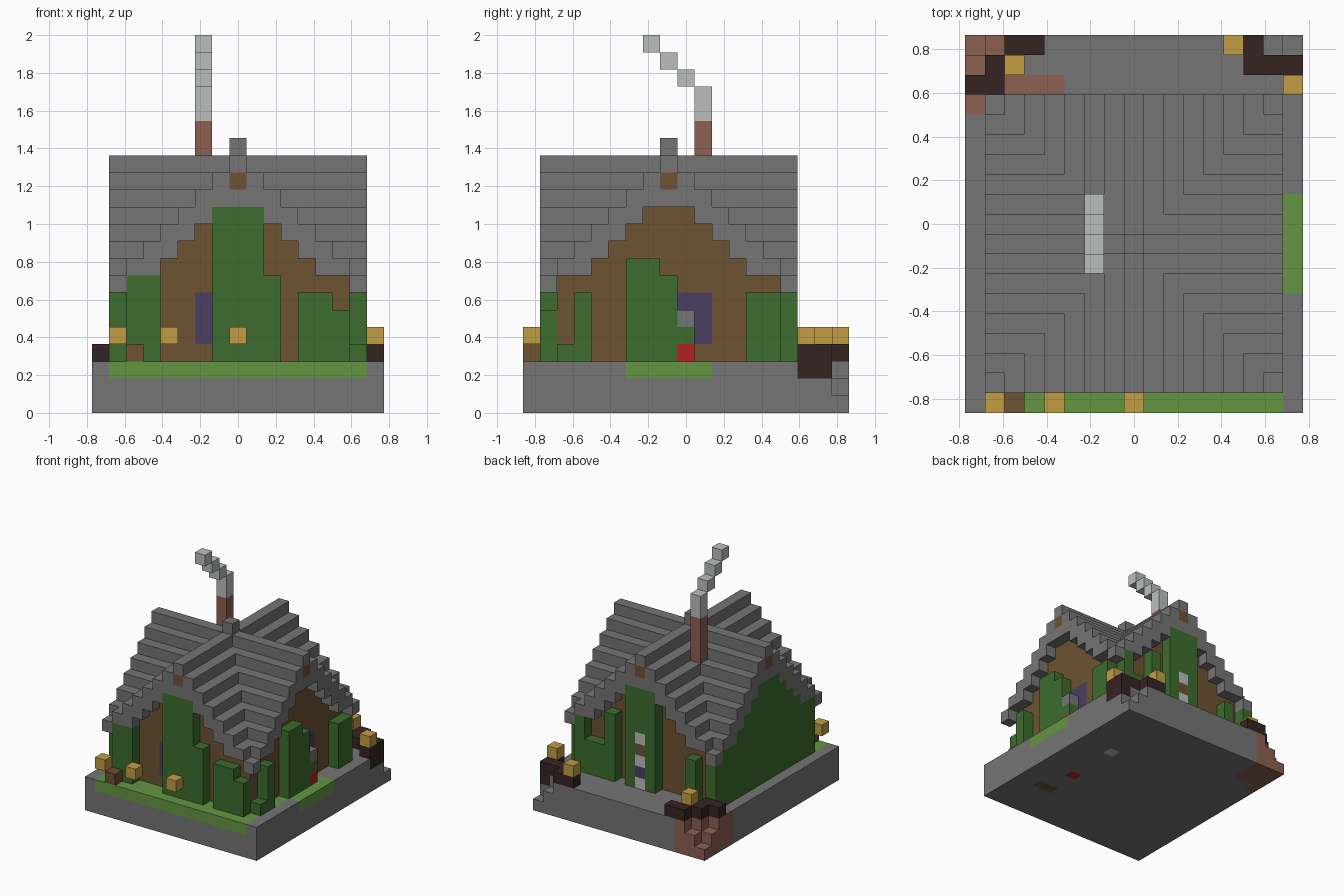
import bpy
import bmesh

cube = bpy.data.objects.get("Cube")
if cube:
    bpy.data.objects.remove(cube, do_unlink=True)

UNIT = 2 / 22          # edge of one block
MID = 8                # centre block of the house in both directions
RIDGE = 14             # block layer of the ridge


def material(name, rgb):
    linear = [(c / 255 / 12.92 if c < 11 else ((c / 255 + 0.055) / 1.055) ** 2.4) for c in rgb]
    mat = bpy.data.materials.new(name)
    mat.use_nodes = True
    mat.diffuse_color = (*linear, 1)
    bsdf = mat.node_tree.nodes["Principled BSDF"]
    bsdf.inputs["Base Color"].default_value = (*linear, 1)
    bsdf.inputs["Roughness"].default_value = 0.9
    return mat


stone = material("stone grey", (117, 117, 117))
smoke = material("smoke grey", (187, 191, 190))
brick = material("brick", (140, 96, 82))
timber = material("timber brown", (109, 82, 50))
leaf = material("leaf green", (60, 108, 46))
grass = material("grass green", (100, 150, 66))
gold = material("lantern gold", (194, 157, 68))
purple = material("window purple", (75, 62, 97))
dark = material("dark soil", (54, 35, 36))
red = material("flower red", (180, 32, 36))

cells = {}             # block position -> part name
paint = {}             # part name -> material


def span(v):
    return range(v[0], v[1] + 1) if isinstance(v, tuple) else (v,)


def put(part, mat, x, y, z):
    """Fill a box of blocks; each axis is one index or an inclusive span."""
    paint[part] = mat
    for i in span(x):
        for j in span(y):
            for k in span(z):
                cells[i, j, k] = part


def cut(x, y, z):
    for i in span(x):
        for j in span(y):
            for k in span(z):
                cells.pop((i, j, k), None)


def roof_bottom(d):
    """Lowest roof layer at a distance d from the ridge."""
    return RIDGE - 2 if d == 0 else RIDGE - d - (1 if d < 6 else 0)


# Ground slab and lawn
put("base", stone, (0, 16), (0, 18), (0, 2))
put("lawn", grass, (1, 15), (0, 5), 2)
put("lawn", grass, (10, 16), (6, 10), 2)

# Spots on the underside
put("underside_spots", timber, (13, 14), 4, 0)
put("underside_flower", red, 13, 7, 0)
put("underside_pebble", smoke, 13, 12, 0)

# Crossed stepped gable roof
for i in range(1, 16):
    for j in range(1, 16):
        d = min(abs(i - MID), abs(j - MID))
        put("roof", stone, i, j, (roof_bottom(d), RIDGE - d))
put("roof_finial", stone, MID, MID, RIDGE + 1)
for a, b in ((MID, 1), (MID, 15), (1, MID), (15, MID)):
    put("ridge_beams", timber, a, b, RIDGE - 1)

# Gable walls, closed up to the roof
for s in range(2, 15):
    column = (3, roof_bottom(abs(s - MID)) - 1)
    for edge in (2, 14):
        put("walls", timber, s, edge, column)
        put("walls", timber, edge, s, column)

# Windows
put("front_window", purple, 6, 2, (4, 6))
put("side_window", purple, 14, (9, 10), (4, 6))

# Climbing plants: front
for x, top in (((2, 3), 7), ((7, 9), 11), (10, 7), ((12, 13), 6), (14, 5)):
    put("front_vines", leaf, x, 1, (3, top))

# Climbing plants: left side
for y, top in ((2, 3), (3, 6), ((6, 7), 8), (8, 7), ((13, 14), 6)):
    put("left_vines", leaf, 15, y, (3, top))
put("left_vines", leaf, 15, 9, 4)
put("small_flower", red, 15, 9, 3)
put("wall_stone", stone, 15, 9, 5)

# Climbing plants: back, with a pale column in the middle
for x, top in ((14, 7), ((12, 13), 5), (11, 8), ((7, 9), 11), (3, 6)):
    put("back_vines", leaf, x, 15, (3, top))
put("back_column", smoke, MID, 15, (3, 7))
put("back_column_band", timber, MID, 15, 6)
put("back_window", purple, MID, 15, 4)

# Climbing plants: right side, covering the whole gable
for j in range(2, 16):
    put("right_vines", leaf, 1, j, (3, roof_bottom(abs(j - MID)) - 1))

# Chimney and drifting smoke
put("chimney", brick, 6, 10, (12, 16))
put("smoke_trail", smoke, 6, 10, (17, 18))
for step in range(3):
    put("smoke_trail", smoke, 6, 9 - step, 19 + step)

# Crumbled back right corner
put("brick_corner", brick, (0, 2), (16, 18), (0, 2))
put("brick_corner", brick, 0, 15, (0, 2))
put("brick_patch", brick, (3, 4), 16, 2)
cut(0, 18, (1, 2))
cut(1, 18, 2)
cut(0, 17, 2)
put("right_soil", dark, (2, 3), 18, 3)
put("right_soil", dark, (1, 2), 17, 3)
put("right_soil", dark, (0, 1), 16, 3)

# Crumbled back left corner
cut(15, 18, 2)
cut(16, 18, (1, 2))
put("left_soil", dark, (13, 14), 18, 3)
put("left_soil", dark, (14, 16), 17, 3)
put("left_soil", dark, 16, 16, 3)
put("left_soil", dark, 16, (16, 17), 2)

# Lanterns and the front crate
for i, j in ((1, 0), (4, 0), (MID, 0), (16, 16), (13, 18), (2, 17)):
    put("lanterns", gold, i, j, 4)
put("front_crate", timber, 2, 0, 3)

# Turn each part into a mesh of its exposed block sides
for part, mat in paint.items():
    bm = bmesh.new()
    for pos in [p for p, name in cells.items() if name == part]:
        for axis in range(3):
            for side in (0, 1):
                neighbour = list(pos)
                neighbour[axis] += 2 * side - 1
                if tuple(neighbour) in cells:
                    continue
                u, v = (axis + 1) % 3, (axis + 2) % 3
                loop = []
                for du, dv in ((0, 0), (1, 0), (1, 1), (0, 1)):
                    c = list(pos)
                    c[axis] += side
                    c[u] += du
                    c[v] += dv
                    loop.append(bm.verts.new(((c[0] - 8.5) * UNIT, (c[1] - 9.5) * UNIT, c[2] * UNIT)))
                bm.faces.new(loop if side else loop[::-1])
    bmesh.ops.remove_doubles(bm, verts=bm.verts, dist=UNIT / 100)
    mesh = bpy.data.meshes.new(part)
    bm.to_mesh(mesh)
    bm.free()
    mesh.materials.append(mat)
    bpy.context.collection.objects.link(bpy.data.objects.new(part, mesh))
